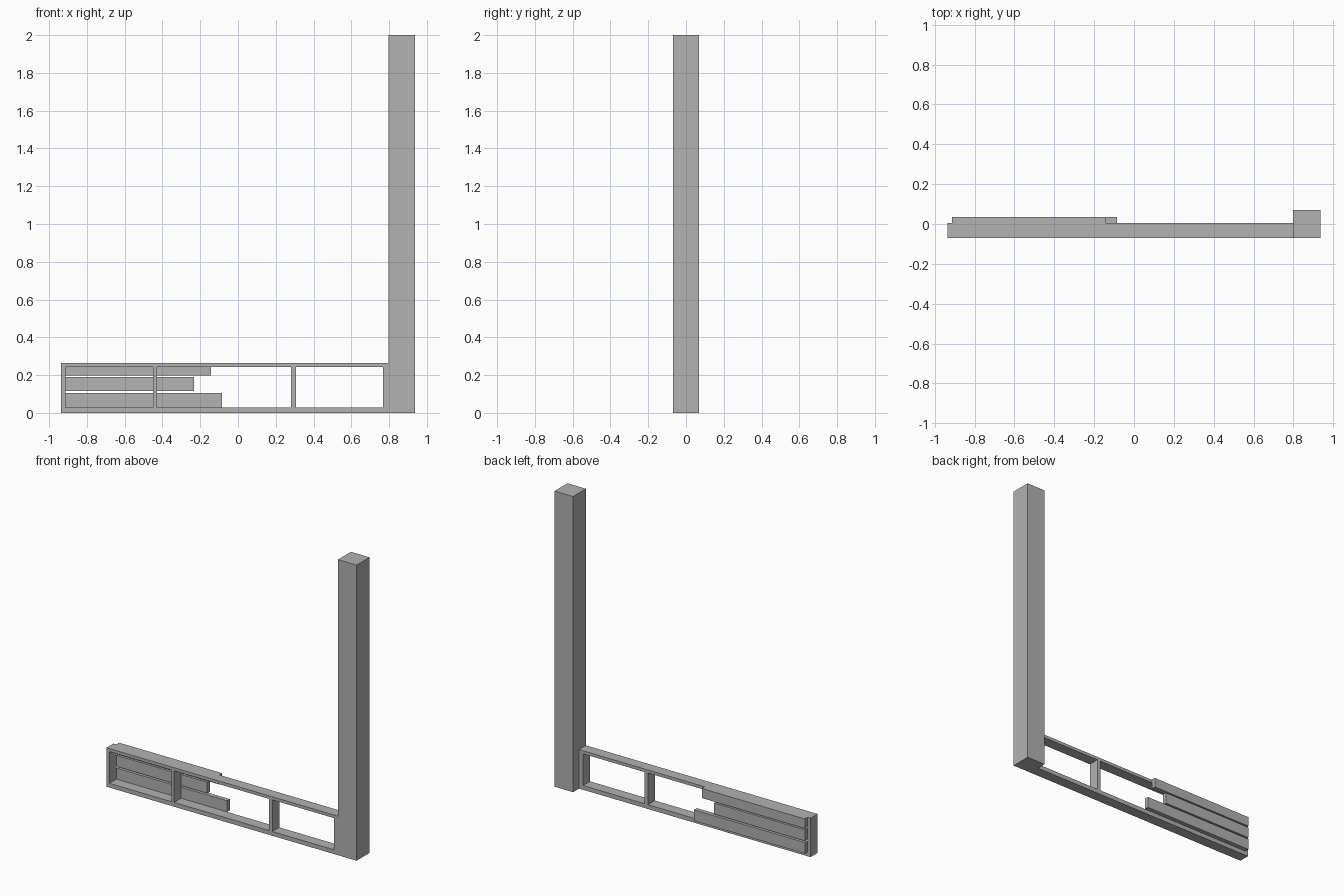
import bpy
import bmesh
from mathutils import Vector

default_cube = bpy.data.objects.get("Cube")
if default_cube:
    bpy.data.objects.remove(default_cube, do_unlink=True)

# One plain grey for everything
grey = bpy.data.materials.new("plain_grey")
grey.use_nodes = True
colour = (0.445, 0.445, 0.445, 1)
grey.diffuse_color = colour
grey.node_tree.nodes["Principled BSDF"].inputs["Base Color"].default_value = colour


def box(name, x, y, z):
    """Add a box spanning the given (low, high) ranges."""
    low, high = (Vector(corner) for corner in zip(x, y, z))
    bm = bmesh.new()
    bmesh.ops.create_cube(bm, size=1)
    bmesh.ops.scale(bm, vec=high - low, verts=bm.verts)
    mesh = bpy.data.meshes.new(name)
    bm.to_mesh(mesh)
    bm.free()
    mesh.materials.append(grey)
    obj = bpy.data.objects.new(name, mesh)
    obj.location = (low + high) / 2
    bpy.context.collection.objects.link(obj)
    return obj


HALF_POST = 0.069
POST_X = 0.797
LEFT_END = -0.936
TOP = 0.264
RAIL_LOW, RAIL_HIGH = 0.029, 0.243
FRAME_Y = (-HALF_POST, 0.005)

# Tall square post
box("post", (POST_X, -LEFT_END), (-HALF_POST, HALF_POST), (0, 2))

# Horizontal rails of the frame
box("bottom_rail", (LEFT_END, POST_X), FRAME_Y, (0, RAIL_LOW))
box("top_rail", (LEFT_END, POST_X), FRAME_Y, (RAIL_HIGH, TOP))

# Upright studs between the rails
studs = {
    "end_stud": (LEFT_END, -0.914),
    "middle_stud": (-0.45, -0.429),
    "inner_stud": (0.281, 0.306),
    "post_stud": (0.767, POST_X),
}
for name, span in studs.items():
    box(name, span, FRAME_Y, (RAIL_LOW, RAIL_HIGH))

# Boards of uneven length fixed to the back of the frame
boards = {
    "bottom_board": (-0.085, 0.029, 0.104),
    "middle_board": (-0.234, 0.115, 0.19),
    "top_board": (-0.143, 0.199, TOP),
}
for name, (end, low, high) in boards.items():
    box(name, (-0.914, end), (FRAME_Y[1], 0.035), (low, high))
